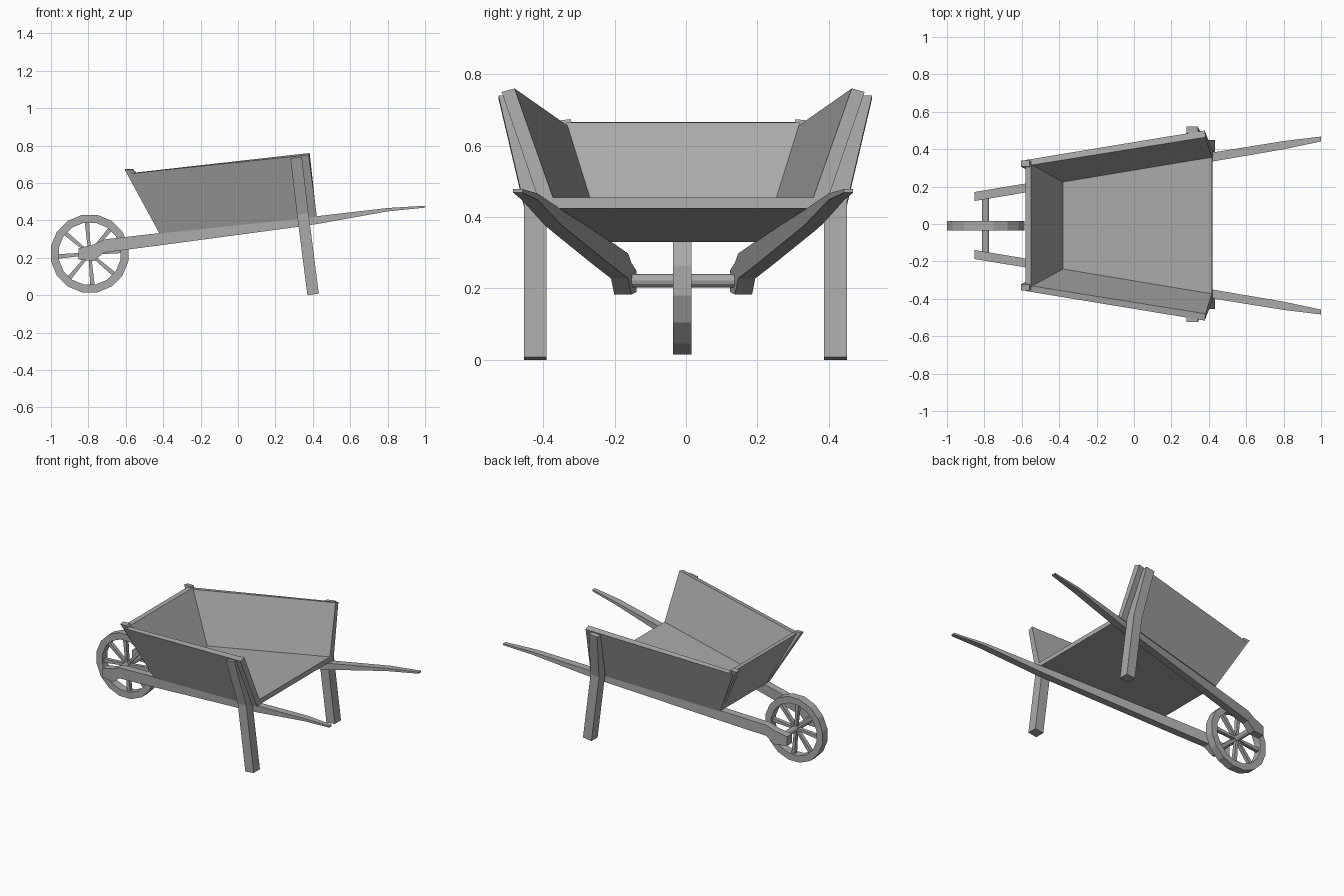
import bpy, bmesh
from math import radians, cos, sin, pi
from mathutils import Matrix

if "Cube" in bpy.data.objects:
    bpy.data.objects.remove(bpy.data.objects["Cube"])

CY = -0.008  # centre plane of the barrow

grey = bpy.data.materials.new("dark_grey")
grey.diffuse_color = (0.40, 0.40, 0.40, 1)
grey.use_nodes = True
grey.node_tree.nodes["Principled BSDF"].inputs["Base Color"].default_value = grey.diffuse_color


def finish(name, bm, mirror=False, cy=CY):
    bmesh.ops.recalc_face_normals(bm, faces=bm.faces[:])
    mesh = bpy.data.meshes.new(name)
    bm.to_mesh(mesh)
    bm.free()
    mesh.materials.append(grey)
    ob = bpy.data.objects.new(name, mesh)
    ob.location.y = cy
    bpy.context.collection.objects.link(ob)
    if mirror:
        mod = ob.modifiers.new("mirror", 'MIRROR')
        mod.use_axis = (False, True, False)
        mod.use_mirror_merge = False
    return ob


def loft(name, sections, mirror=False, cy=CY):
    """Skin a row of equal-length loops and cap both ends."""
    bm = bmesh.new()
    rings = [[bm.verts.new(p) for p in s] for s in sections]
    n = len(rings[0])
    for a, b in zip(rings, rings[1:]):
        for i in range(n):
            j = (i + 1) % n
            bm.faces.new((a[i], a[j], b[j], b[i]))
    bm.faces.new(rings[0])
    bm.faces.new(rings[-1])
    return finish(name, bm, mirror, cy)


# Long shafts, ending in tapered handles: x, bottom z, top z, half width
shaft = [(-0.853, 0.19, 0.25, 0.024), (-0.77, 0.183, 0.272, 0.024),
         (-0.715, 0.228, 0.298, 0.024), (-0.42, 0.266, 0.332, 0.024),
         (0.31, 0.364, 0.41, 0.024), (0.42, 0.38, 0.422, 0.024),
         (0.80, 0.448, 0.466, 0.022), (1.0, 0.468, 0.478, 0.013)]
sections = []
for x, lo, hi, w in shaft:
    y = 0.155 + 0.166 * (x + 0.853)
    sections.append([(x, y - w, lo), (x, y + w, lo), (x, y + w, hi), (x, y - w, hi)])
loft("shafts", sections, True)

# Tray floor
loft("tray_floor", [
    [(-0.42, -0.25, 0.33), (-0.42, 0.25, 0.33), (-0.395, 0.245, 0.362), (-0.395, -0.245, 0.362)],
    [(0.42, -0.36, 0.424), (0.42, 0.36, 0.424), (0.417, 0.373, 0.455), (0.417, -0.373, 0.455)]])

# Flared side boards
loft("tray_sides", [
    [(-0.42, 0.215, 0.33), (-0.42, 0.257, 0.33), (-0.58, 0.35, 0.65), (-0.58, 0.318, 0.652)],
    [(0.42, 0.354, 0.425), (0.422, 0.394, 0.418), (0.378, 0.508, 0.75), (0.383, 0.472, 0.76)]], True)

# Sloping front board
loft("tray_front", [
    [(-0.42, s * 0.245, 0.33), (-0.37, s * 0.24, 0.345),
     (-0.55, s * 0.328, 0.664), (-0.58, s * 0.328, 0.666)] for s in (-1, 1)])

# Corner posts of the front board
loft("front_corner_posts", [
    [(-0.42, 0.222, 0.33), (-0.385, 0.222, 0.335), (-0.385, 0.258, 0.335), (-0.42, 0.258, 0.33)],
    [(-0.605, 0.315, 0.674), (-0.56, 0.315, 0.674), (-0.56, 0.348, 0.67), (-0.605, 0.348, 0.67)]], True)

# Bent legs that carry on up the side boards: x, z, inner y, outer y
leg = [(0.371, 0.0, 0.388, 0.452), (0.316, 0.43, 0.388, 0.452), (0.280, 0.732, 0.488, 0.523)]
loft("legs", [[(x, yi, z), (x + 0.061, yi, z + 0.008), (x + 0.061, yo, z + 0.008), (x, yo, z)]
              for x, z, yi, yo in leg], True, -0.002)

# Wheel rim
WX, WZ, R, RI, HW = -0.793, 0.222, 0.211, 0.168, 0.026
N = 16
bm = bmesh.new()
rings = []
for i in range(N):
    a = radians(11.25) + 2 * pi * i / N
    rings.append([bm.verts.new((WX + r * cos(a), y, WZ + r * sin(a)))
                  for r, y in ((R, -HW), (R, HW), (RI, HW), (RI, -HW))])
for i in range(N):
    a, b = rings[i], rings[(i + 1) % N]
    for k in range(4):
        m = (k + 1) % 4
        bm.faces.new((a[k], a[m], b[m], b[k]))
finish("wheel_rim", bm, cy=-0.01)

# Wheel spokes, widening toward the rim
for i in range(8):
    a = radians(5 + 45 * i)
    secs = []
    for r, w in ((0.0, 0.007), (0.175, 0.012)):
        secs.append([(WX + r * cos(a) - s * w * sin(a), t * 0.012, WZ + r * sin(a) + s * w * cos(a))
                     for s, t in ((-1, -1), (1, -1), (1, 1), (-1, 1))])
    loft("wheel_spoke", secs, cy=-0.01)

# Axle
bm = bmesh.new()
bmesh.ops.create_cone(bm, cap_ends=True, segments=12, radius1=0.019, radius2=0.019, depth=0.3,
                      matrix=Matrix.Translation((WX, 0, WZ)) @ Matrix.Rotation(pi / 2, 4, 'X'))
finish("axle", bm)
